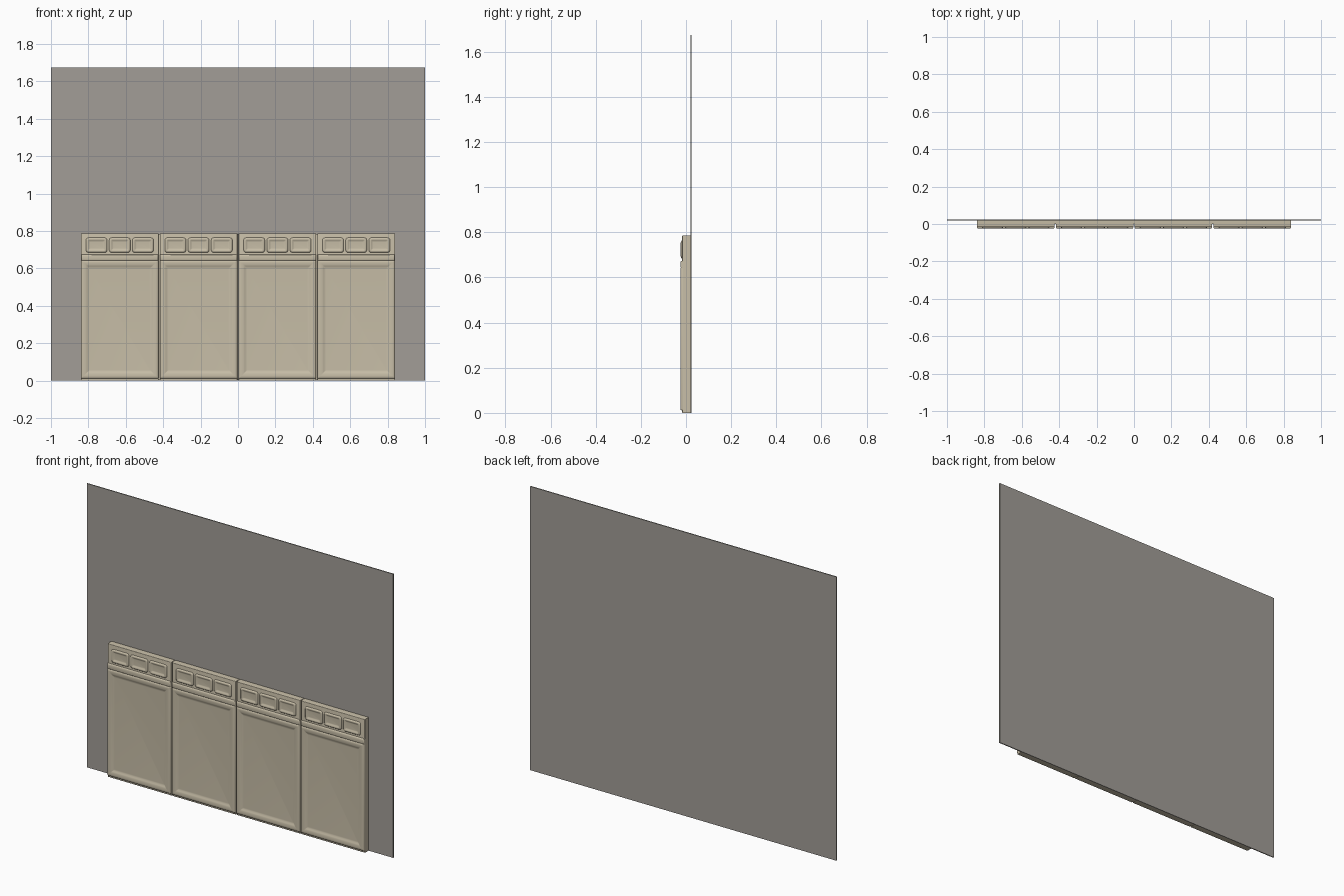
import bpy, bmesh, math

if "Cube" in bpy.data.objects:
    bpy.data.objects.remove(bpy.data.objects["Cube"])


def material(name, rgb):
    m = bpy.data.materials.new(name)
    m.diffuse_color = (*rgb, 1)
    m.use_nodes = True
    m.node_tree.nodes["Principled BSDF"].inputs["Base Color"].default_value = m.diffuse_color
    return m


wall_grey = material("wall_grey", (0.36, 0.34, 0.31))
cream = material("cream_panel", (0.57, 0.51, 0.385))


def finish(name, bm, mat, smooth=False):
    bmesh.ops.recalc_face_normals(bm, faces=bm.faces)
    me = bpy.data.meshes.new(name)
    bm.to_mesh(me)
    bm.free()
    ob = bpy.data.objects.new(name, me)
    bpy.context.collection.objects.link(ob)
    me.materials.append(mat)
    if smooth:
        bpy.ops.object.select_all(action='DESELECT')
        ob.select_set(True)
        bpy.context.view_layer.objects.active = ob
        bpy.ops.object.shade_smooth_by_angle(angle=math.radians(50))
    return ob


def box(name, x0, x1, y0, y1, z0, z1, mat, bevel=0):
    bm = bmesh.new()
    bmesh.ops.create_cube(bm, size=1)
    for v in bm.verts:
        v.co.x = x0 + (v.co.x + .5) * (x1 - x0)
        v.co.y = y0 + (v.co.y + .5) * (y1 - y0)
        v.co.z = z0 + (v.co.z + .5) * (z1 - z0)
    if bevel:
        front = [e for e in bm.edges if all(v.co.y < y0 + 1e-5 for v in e.verts)]
        bmesh.ops.bevel(bm, geom=front, offset=bevel, segments=3, profile=.5,
                        affect='EDGES')
    return finish(name, bm, mat, bool(bevel))


def relief(name, x0, x1, z0, z1, radius, profile):
    """Nested rounded rectangles; profile holds (inset, y) from rim to field."""
    bm = bmesh.new()
    rings = []
    for inset, y in profile:
        r = max(radius - inset * .6, .003)
        a0, a1, b0, b1 = x0 + inset + r, x1 - inset - r, z0 + inset + r, z1 - inset - r
        ring = []
        for k, (cx, cz) in enumerate([(a1, b1), (a0, b1), (a0, b0), (a1, b0)]):
            for s in range(5):
                t = math.radians(90 * k + 22.5 * s)
                ring.append(bm.verts.new((cx + r * math.cos(t), y, cz + r * math.sin(t))))
        rings.append(ring)
    for a, b in zip(rings, rings[1:]):
        for i in range(len(a)):
            j = (i + 1) % len(a)
            bm.faces.new((a[i], a[j], b[j], b[i]))
    bm.faces.new(rings[-1])
    bm.faces.new(rings[0][::-1])
    return finish(name, bm, cream, True)


# Backing wall
box("wall", -1, 1, .019, .025, 0, 1.675, wall_grey)

DOOR = [(0, -.012), (.001, -.020), (.005, -.0245), (.014, -.025), (.026, -.0245),
        (.033, -.022), (.039, -.0185), (.046, -.018)]
TILE = [(0, -.012), (.002, -.019), (.006, -.0225), (.010, -.0235), (.014, -.0225),
        (.019, -.0185), (.024, -.018)]

PITCH, WIDTH = .4215, .415
for n in range(4):
    cx = (n - 1.5) * PITCH
    x0, x1 = cx - WIDTH / 2, cx + WIDTH / 2
    tag = f"_{n + 1}"
    # Solid body of the panel
    box("panel_body" + tag, x0, x1, -.017, .019, 0, .787, cream, .004)
    # Tall framed field
    relief("panel_field" + tag, x0, x1, .010, .645, .006, DOOR)
    # Rounded rail between the field and the small tiles
    box("panel_rail" + tag, x0, x1, -.025, -.012, .640, .674, cream, .009)
    # Three small framed tiles
    for k in range(3):
        tx = cx + (k - 1) * .124
        relief(f"panel_tile{tag}_{k + 1}", tx - .058, tx + .058, .683, .765, .014, TILE)

# Backing strip closing the gaps between panels
half = 1.5 * PITCH + WIDTH / 2
box("panel_backing", -half + .01, half - .01, .0, .019, .002, .784, cream)
